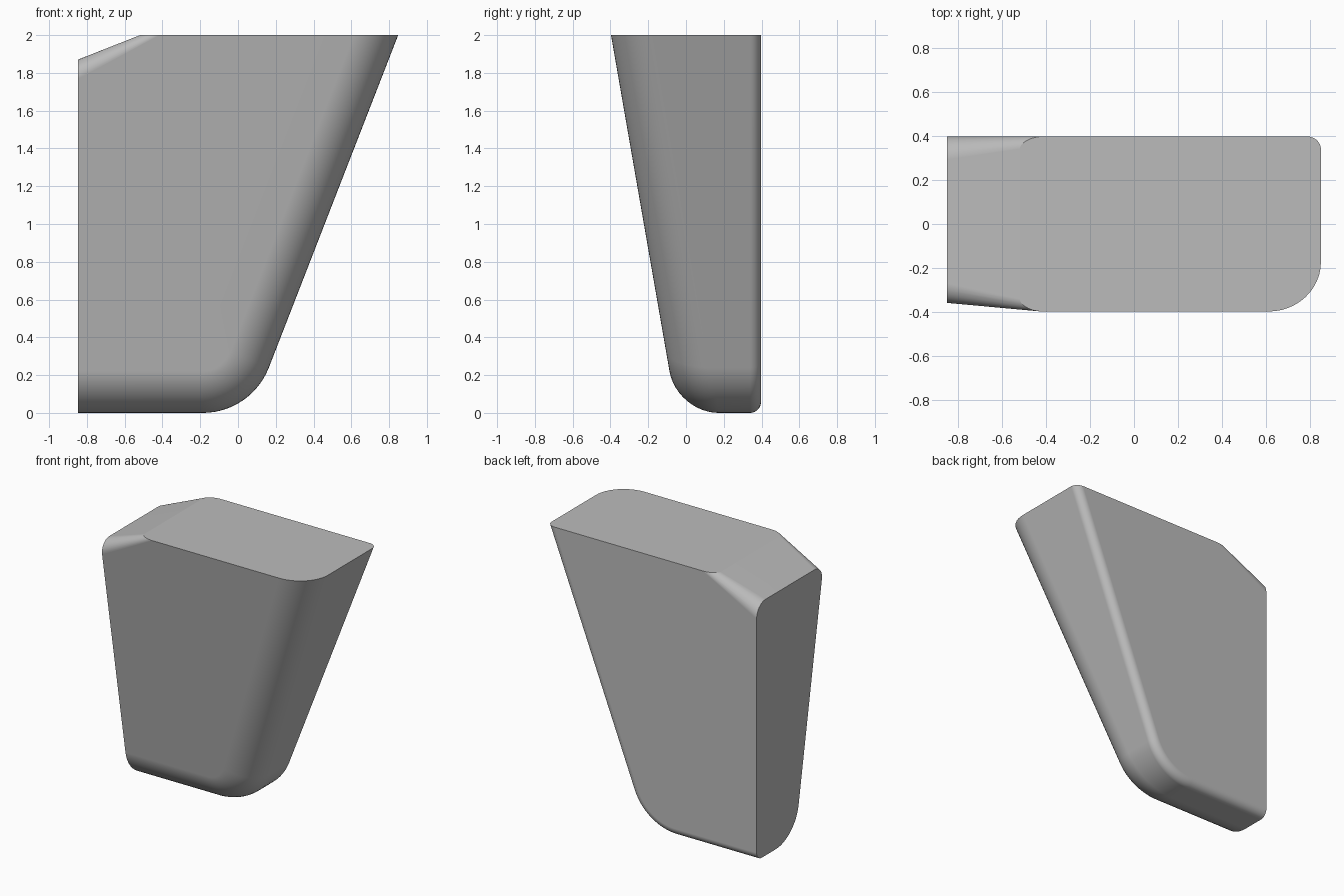
import bpy, bmesh, math
from mathutils import Vector

cube = bpy.data.objects.get("Cube")
if cube:
    bpy.data.objects.remove(cube, do_unlink=True)

HALF_X, HALF_Y, TOP = 0.848, 0.397, 2.0
LEAN_X, LEAN_Y = 0.389, 0.174        # outward lean of the side and the front
FAR_X, FAR_Z = -1.3, 2.7             # rough block limits, trimmed away later


def side_x(z):
    return HALF_X - LEAN_X * (TOP - z)


def front_y(z):
    return -HALF_Y + LEAN_Y * (TOP - z)


def back_y(z):
    return HALF_Y


# Side profile with a large rounded lower corner
interior = math.pi / 2 + math.atan(LEAN_X)
tangent = 0.257
radius = tangent * math.tan(interior / 2)
corner_x = side_x(0) - tangent
sweep = math.pi - interior
steps = 14
profile = [(FAR_X, 0)]
for i in range(steps + 1):
    a = sweep * i / steps
    profile.append((corner_x + radius * math.sin(a), radius * (1 - math.cos(a))))
profile += [(side_x(FAR_Z), FAR_Z), (FAR_X, FAR_Z)]

# Block between the leaning front and the upright back
bm = bmesh.new()
front = [bm.verts.new((x, front_y(z), z)) for x, z in profile]
back = [bm.verts.new((x, back_y(z), z)) for x, z in profile]
bm.faces.new(front)
bm.faces.new(back[::-1])
for i in range(len(profile)):
    j = (i + 1) % len(profile)
    bm.faces.new((front[j], front[i], back[i], back[j]))
bmesh.ops.recalc_face_normals(bm, faces=bm.faces)


# Rounded rims: wide at the front, narrow at the back
def rim(ring):
    return [bm.edges.get((a, b)) for a, b in zip(ring[:-2], ring[1:-1])]


front_rim, back_rim = rim(front), rim(back)
for edges, offset, segments in ((front_rim, 0.222, 12), (back_rim, 0.058, 8)):
    bmesh.ops.bevel(bm, geom=edges, offset=offset, offset_type='OFFSET',
                    segments=segments, profile=0.5, affect='EDGES',
                    clamp_overlap=False)


def trim(point, normal):
    """Cut away everything on the normal side and close the hole."""
    cut = bmesh.ops.bisect_plane(bm, geom=bm.verts[:] + bm.edges[:] + bm.faces[:],
                                 dist=1e-5, plane_co=point, plane_no=normal,
                                 clear_outer=True)
    edges = [e for e in cut['geom_cut']
             if isinstance(e, bmesh.types.BMEdge) and e.is_boundary]
    if edges:
        bmesh.ops.holes_fill(bm, edges=edges, sides=0)


# Flat end and sloping shoulder
SHOULDER_Z, SLOPE = 1.87, 0.394
trim((-HALF_X, 0, 0), (-1, 0, 0))
trim((-HALF_X, 0, SHOULDER_Z), (-SLOPE, 0, 1))

# Tapered rounding along both shoulder edges, as a fan of planes from one apex
apex_x = -0.13
apex_z = SHOULDER_Z + SLOPE * (apex_x + HALF_X)
for wall, inward in ((front_y, 1), (back_y, -1)):
    apex = Vector((apex_x, wall(apex_z), apex_z))
    corner = Vector((-HALF_X, wall(SHOULDER_Z), SHOULDER_Z))
    across = Vector((0, inward, 0))
    below = Vector((-HALF_X, wall(SHOULDER_Z - 1), SHOULDER_Z - 1))
    down = (below - corner).normalized()
    arc = []
    for i in range(11):
        a = math.pi / 2 * i / 10
        arc.append(corner + 0.105 * (across * (1 - math.sin(a)) + down * (1 - math.cos(a))))
    for p, q in zip(arc, arc[1:]):
        normal = (p - apex).cross(q - apex).normalized()
        if normal.dot(corner - p) < 0:
            normal.negate()
        trim(p, normal)

# Flat top
trim((0, 0, TOP), (0, 0, 1))
bmesh.ops.recalc_face_normals(bm, faces=bm.faces)

mesh = bpy.data.meshes.new("tapered_block")
bm.to_mesh(mesh)
bm.free()
block = bpy.data.objects.new("tapered_block", mesh)
bpy.context.collection.objects.link(block)

# Plain grey material
grey = bpy.data.materials.new("plain grey")
grey.use_nodes = True
colour = (0.5, 0.5, 0.5, 1)
grey.diffuse_color = colour
grey.node_tree.nodes["Principled BSDF"].inputs["Base Color"].default_value = colour
mesh.materials.append(grey)

# Smooth rounding with crisp cut edges
bpy.ops.object.select_all(action='DESELECT')
block.select_set(True)
bpy.context.view_layer.objects.active = block
bpy.ops.object.shade_smooth_by_angle(angle=math.radians(18))
weighted = block.modifiers.new("even_shading", 'WEIGHTED_NORMAL')
weighted.keep_sharp = True
